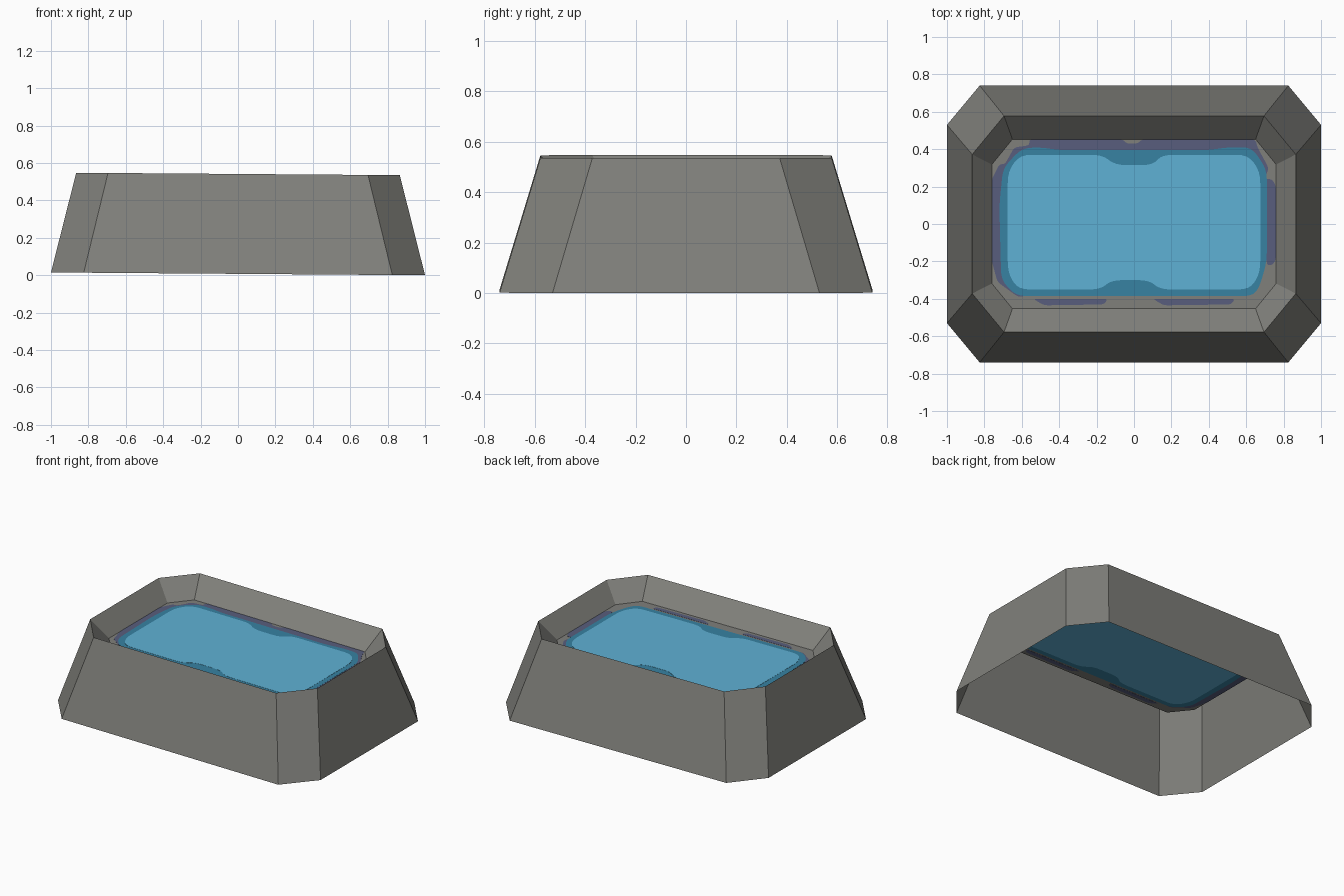
import bpy, bmesh
from mathutils import Vector

if "Cube" in bpy.data.objects:
    bpy.data.objects.remove(bpy.data.objects["Cube"])

FLOOR_Z = 0.411


def material(name, rgb):
    linear = [((c / 255 + 0.055) / 1.055) ** 2.4 for c in rgb] + [1]
    m = bpy.data.materials.new(name)
    m.use_nodes = True
    m.diffuse_color = linear
    m.node_tree.nodes["Principled BSDF"].inputs["Base Color"].default_value = linear
    return m


stone = material("stone grey", (128, 128, 123))
slate = material("wet slate", (88, 94, 125))
teal = material("shallow teal", (55, 130, 162))
blue = material("water blue", (95, 177, 213))


def tilt(v):
    # The whole basin leans very slightly to one side
    return (v[0], v[1], v[2] + 0.0075 * (1 - v[0]))


def finish(bm, name, mat):
    for v in bm.verts:
        v.co = tilt(v.co)
    bmesh.ops.recalc_face_normals(bm, faces=bm.faces)
    mesh = bpy.data.meshes.new(name)
    bm.to_mesh(mesh)
    bm.free()
    mesh.materials.append(mat)
    ob = bpy.data.objects.new(name, mesh)
    bpy.context.collection.objects.link(ob)


def octagon(x, y, cx, cy):
    # x, y: half sizes; cx, cy: where the cut corners start
    return [(cx, -y), (x, -cy), (x, cy), (cx, y),
            (-cx, y), (-x, cy), (-x, -cy), (-cx, -y)]


def rounded(points, r):
    # Replace every corner with a short curve
    pts = [Vector(p) for p in points]
    out = []
    for i, p in enumerate(pts):
        a, b = pts[i - 1] - p, pts[(i + 1) % len(pts)] - p
        p0 = p + a.normalized() * min(r, a.length * 0.45)
        p1 = p + b.normalized() * min(r, b.length * 0.45)
        for t in (0, 0.25, 0.5, 0.75, 1):
            out.append(p0 * (1 - t) ** 2 + p * 2 * t * (1 - t) + p1 * t * t)
    return out


def plate(name, points, r, thick, mat):
    # Thin painted patch that shows on both sides of the floor
    bm = bmesh.new()
    face = bm.faces.new([bm.verts.new((p[0], p[1], FLOOR_Z - thick / 2))
                         for p in rounded(points, r)])
    top = bmesh.ops.extrude_face_region(bm, geom=[face], use_keep_orig=True)["geom"]
    for v in top:
        if isinstance(v, bmesh.types.BMVert):
            v.co.z += thick
    finish(bm, name, mat)


# Stone basin: sloped outer wall, sharp rim, sloped inner wall, floor; open below
bm = bmesh.new()
rings = [[bm.verts.new((x, y, z)) for x, y in octagon(*size)] for z, size in (
    (0, (1, 0.74, 0.825, 0.53)),
    (0.534, (0.865, 0.578, 0.695, 0.372)),
    (FLOOR_Z, (0.76, 0.453, 0.65, 0.318)))]
for low, high in zip(rings, rings[1:]):
    for i in range(8):
        j = (i + 1) % 8
        bm.faces.new((low[i], low[j], high[j], high[i]))
bm.faces.new(rings[-1])
finish(bm, "stone_basin", stone)

# Slate stains around the water
plate("slate_stain", [
    (-0.76, 0.24), (-0.72, 0.32), (-0.69, 0.32), (-0.64, 0.41), (-0.56, 0.42),
    (-0.56, 0.452), (-0.06, 0.452), (-0.04, 0.43), (0.02, 0.43), (0.04, 0.452),
    (0.65, 0.452), (0.66, 0.41), (0.72, 0.3), (0.70, 0.24), (0.5, 0), (0, -0.3),
    (-0.62, -0.39), (-0.73, -0.31), (-0.76, -0.2)], 0.02, 0.002, slate)
plate("slate_side_patch", [
    (0.69, 0.24), (0.74, 0.24), (0.759, 0.2), (0.759, -0.19), (0.74, -0.22),
    (0.71, -0.22)], 0.02, 0.002, slate)
for name, x0, x1 in (("left", 0.1, 0.54), ("right", -0.54, -0.14)):
    plate("slate_front_patch_" + name, [
        (x0, -0.4), (x1, -0.4), (x1 - 0.02, -0.43), (x0 + 0.06, -0.435)],
        0.02, 0.002, slate)

# Shallow water border
plate("shallow_water", [
    (-0.71, -0.3), (-0.63, -0.385), (0.63, -0.385), (0.67, -0.34), (0.71, -0.2),
    (0.71, 0.29), (0.63, 0.41), (0.5, 0.41), (0.4, 0.395), (-0.4, 0.395),
    (-0.5, 0.41), (-0.6, 0.405), (-0.7, 0.3), (-0.72, 0.1)], 0.05, 0.004, teal)

# Deep water with a notch on both long sides
plate("deep_water", [
    (-0.675, -0.26), (-0.62, -0.35), (-0.18, -0.35), (-0.12, -0.3), (0.08, -0.3),
    (0.14, -0.35), (0.62, -0.35), (0.675, -0.26), (0.675, 0.28), (0.61, 0.37),
    (0.15, 0.37), (0.1, 0.315), (-0.1, 0.315), (-0.17, 0.37), (-0.61, 0.37),
    (-0.675, 0.28)], 0.06, 0.006, blue)
